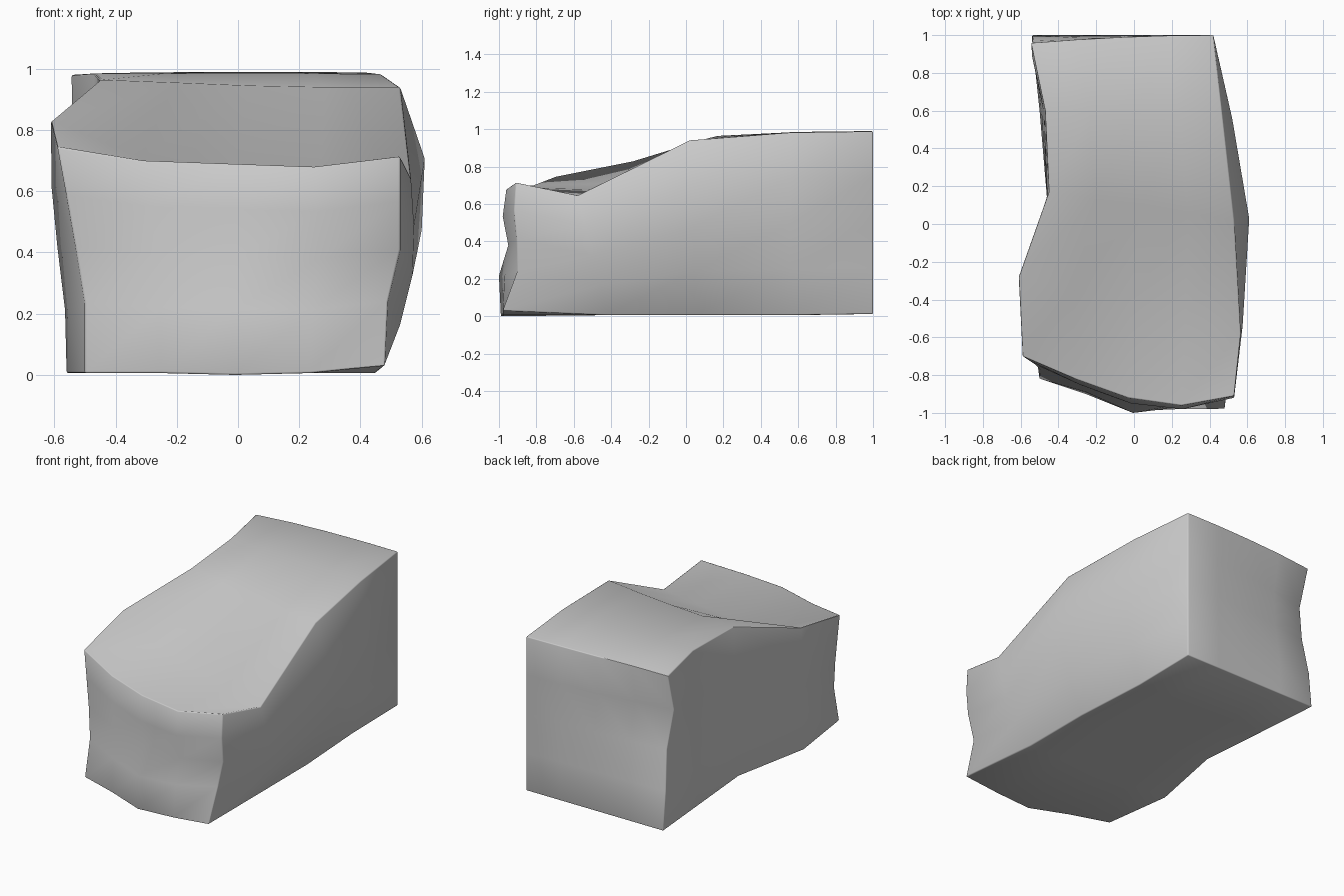
import bpy, bmesh
from math import radians

if "Cube" in bpy.data.objects:
    bpy.data.objects.remove(bpy.data.objects["Cube"])

N = 4  # segments along every side of the block


def lerp(a, b, t):
    return a + (b - a) * t


# Side outlines: rows run front to back, columns bottom to top
left_x = [[-.50, -.50, -.53, -.56, -.59],
          [-.56, -.565, -.59, -.61, -.61],
          [-.46, -.46, -.46, -.455, -.45],
          [-.50, -.49, -.48, -.475, -.47],
          [-.54, -.54, -.52, -.54, -.545]]
right_x = [[.48, .49, .53, .53, .53],
           [.45, .53, .57, .575, .565],
           [.45, .54, .60, .61, .53],
           [.42, .48, .52, .52, .47],
           [.42, .42, .42, .42, .42]]
# Front surface: rows run bottom to top, columns left to right
front_y = [[-.82, -.90, -.99, -.98, -.98],
           [-.77, -.89, -1.0, -.97, -.90],
           [-.74, -.86, -.94, -.95, -.905],
           [-.72, -.85, -.95, -.98, -.92],
           [-.70, -.82, -.92, -.96, -.91]]
back_y_left = [1, .975, .935, .89, .96]
# Inner station depths: (left bottom, left top), (right bottom, right top)
depth = {1: ((-.38, -.28), (-.42, -.58)),
         2: ((.13, .17), (.05, .02)),
         3: ((.60, .60), (.55, .56))}
# Height of the top surface, front to back, left to right
top_z = [[.745, .70, .69, .68, .715],
         [.83, .71, .675, .655, .645],
         [.965, .955, .945, .94, .94],
         [.985, .985, .985, .985, .982],
         [.98, .988, .99, .99, .988]]


def node(i, j, k):
    u, w = i / N, k / N
    x = lerp(left_x[j][k], right_x[j][k], u)
    if j == 0:
        y = front_y[k][i]
        w **= .85
    elif j == N:
        y = lerp(1, back_y_left[k], (1 - u) ** 2)
    else:
        y = lerp(lerp(*depth[j][0], w), lerp(*depth[j][1], w), u)
    base = .03 if (i == N and j == 0) else .012 if j == N else .006
    return x, y, lerp(base, top_z[j][i], w)


# Sculpted block: a gridded box shell with displaced nodes
bm = bmesh.new()
cache = {}


def vert(*key):
    if key not in cache:
        cache[key] = bm.verts.new(node(*key))
    return cache[key]


for axis in range(3):
    for side in (0, N):
        for a in range(N):
            for b in range(N):
                quad = []
                for p, q in ((a, b), (a + 1, b), (a + 1, b + 1), (a, b + 1)):
                    key = [p, q]
                    key.insert(axis, side)
                    quad.append(vert(*key))
                bm.faces.new(quad)
cache[(2, 0, 0)].co.z = 0  # lowest point touches the ground
bmesh.ops.recalc_face_normals(bm, faces=bm.faces)

# Narrow chamfer on the twelve outer edges
rim = {0, N}
pos = {v: k for k, v in cache.items()}
edges = []
for e in bm.edges:
    ka, kb = (pos[v] for v in e.verts)
    if sum(p == q and p in rim for p, q in zip(ka, kb)) == 2:
        edges.append(e)
bmesh.ops.bevel(bm, geom=edges, offset=.006, segments=2, profile=.5,
                affect='EDGES', clamp_overlap=True)

mesh = bpy.data.meshes.new("sloped_block")
bm.to_mesh(mesh)
bm.free()
block = bpy.data.objects.new("sloped_block", mesh)
bpy.context.collection.objects.link(block)
bpy.context.view_layer.objects.active = block
block.select_set(True)
bpy.ops.object.shade_smooth_by_angle(angle=radians(50))
